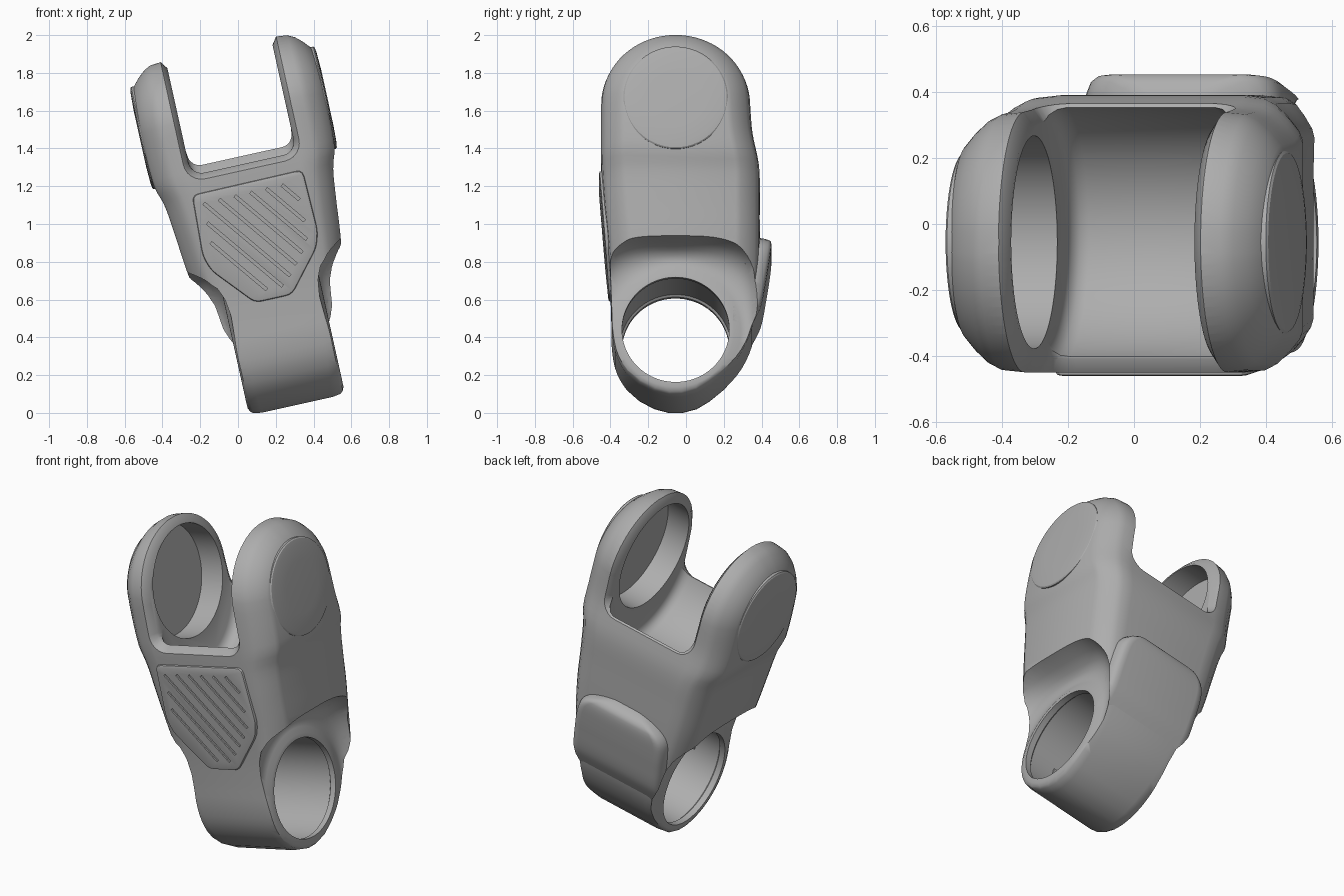
import bpy, bmesh, math
from mathutils import Matrix, Vector

if "Cube" in bpy.data.objects:
    bpy.data.objects.remove(bpy.data.objects["Cube"])

# The link is built upright, then leaned sideways by this transform
LEAN = Matrix.Rotation(math.radians(-12.5), 4, 'Y') @ Matrix.Translation((0.315, 0, 0))
AXIS_Y, TOP_W, RING_W = -0.055, 1.53, 0.324

grey = bpy.data.materials.new("mid grey")
grey.use_nodes = True
colour = (0.42, 0.42, 0.42, 1)
grey.diffuse_color = colour
grey.node_tree.nodes["Principled BSDF"].inputs["Base Color"].default_value = colour


def make(name, bm):
    bmesh.ops.recalc_face_normals(bm, faces=bm.faces)
    mesh = bpy.data.meshes.new(name)
    bm.to_mesh(mesh)
    bm.free()
    mesh.materials.append(grey)
    ob = bpy.data.objects.new(name, mesh)
    bpy.context.collection.objects.link(ob)
    ob.matrix_world = LEAN
    return ob


def loft(name, rings, capped=True, closed=False):
    """Skin a list of equally long closed loops."""
    bm = bmesh.new()
    loops = [[bm.verts.new(p) for p in ring] for ring in rings]
    pairs = list(zip(loops, loops[1:])) + ([(loops[-1], loops[0])] if closed else [])
    for a, b in pairs:
        for i in range(len(a)):
            j = (i + 1) % len(a)
            bm.faces.new((a[i], a[j], b[j], b[i]))
    if capped:
        bm.faces.new(loops[0])
        bm.faces.new(loops[-1])
    return make(name, bm)


def lathe(name, profile, w, n=96, y=AXIS_Y, closed=False, stretch=lambda r, a: r):
    """Turn (radius, x) points about a sideways axis."""
    angles = [i * math.tau / n for i in range(n)]
    rings = [[(x, y + stretch(r, a) * math.cos(a), w + stretch(r, a) * math.sin(a)) for a in angles]
             for r, x in profile]
    return loft(name, rings, not closed, closed)


def cut(ob, cutters):
    for c in cutters:
        m = ob.modifiers.new("cut", 'BOOLEAN')
        m.operation, m.solver, m.object = 'DIFFERENCE', 'EXACT', c
    bpy.context.view_layer.update()
    dg = bpy.context.evaluated_depsgraph_get()
    mesh = bpy.data.meshes.new_from_object(ob.evaluated_get(dg))
    ob.modifiers.clear()
    ob.data = mesh


def discard(cutters):
    for c in cutters:
        bpy.data.objects.remove(c)


def smooth(ob, angle):
    bpy.ops.object.select_all(action='DESELECT')
    ob.select_set(True)
    bpy.context.view_layer.objects.active = ob
    bpy.ops.object.shade_smooth_by_angle(angle=math.radians(angle))


def interp(table, t, k=1):
    """Smooth lookup in a table of rows."""
    n = len(table)
    i = max(0, min(n - 2, sum(row[0] <= t for row in table) - 1))
    a, b = table[i], table[i + 1]
    slope = lambda p, q: (q[k] - p[k]) / (q[0] - p[0])
    m0 = slope(table[max(i - 1, 0)], b)
    m1 = slope(a, table[min(i + 2, n - 1)])
    h = b[0] - a[0]
    f = max(0, min(1, (t - a[0]) / h))
    return ((2*f**3 - 3*f*f + 1) * a[k] + (f**3 - 2*f*f + f) * h * m0
            + (3*f*f - 2*f**3) * b[k] + (f**3 - f*f) * h * m1)


# Main body: side outline (height, front, back) and half width by height
SIDE = [(-.026, -.09, -.02), (-.004, -.17, .06), (.04, -.25, .13), (.1, -.315, .2),
        (.2, -.37, .285), (.32, -.392, .343), (.45, -.395, .37), (.6, -.4, .385),
        (.8, -.415, .39), (1, -.435, .39), (1.2, -.448, .387), (1.38, -.45, .352),
        (1.53, -.45, .34)]
WIDTH = [(-.1, .3), (.4, .36), (.8, .418), (1.0, .438), (1.16, .458), (1.27, .49),
         (1.58, .498), (1.95, .488)]
heights = [row[0] for row in SIDE[:4]] + [.1 + .04 * i for i in range(1, 36)]
front = [Vector((interp(SIDE, w, 1), w)) for w in heights]
back = [Vector((interp(SIDE, w, 2), w)) for w in heights]
arc = [(math.cos(math.radians(i * 5)), math.sin(math.radians(i * 5))) for i in range(37)]
arc_point = lambda c, s: Vector((AXIS_Y + .395 * c, TOP_W + .374 * s))
front += [arc_point(-c, s) for c, s in arc[1:18]]
back += [arc_point(c, s) for c, s in arc[1:18]]
rows = len(front)
outline = front + back[::-1]


def inset(points, d):
    out = []
    for i, p in enumerate(points):
        t = (points[(i + 1) % len(points)] - points[i - 1]).normalized()
        out.append(p + d * Vector((t.y, -t.x)))
    return out


bm = bmesh.new()
layers = [(.128, 1), (.1, .978), (.06, .91), (.026, .835), (.007, .76), (0, .62)]
stack = [(d, -f) for d, f in layers] + layers[::-1]
loops = []
for d, f in stack:
    pts = inset(outline, d)
    loops.append([bm.verts.new((f * interp(WIDTH, p.y), p.x, p.y)) for p in pts])
for a, b in zip(loops, loops[1:]):
    for i in range(len(a)):
        j = (i + 1) % len(a)
        bm.faces.new((a[i], a[j], b[j], b[i]))
for loop in (loops[0], loops[-1]):
    for i in range(rows - 1):
        bm.faces.new((loop[i], loop[i + 1], loop[-2 - i], loop[-1 - i]))
body = make("link_body", bm)


# Fork slot with rounded lower corners, flared where it meets front and back
def slot_ring(base_y, grow=0, top=2.2, lean=0):
    pts = [(-.285 - grow, top), (.285 + grow, top)]
    for sx, start in ((1, 0), (-1, 90)):
        for i in range(7):
            a = math.radians(start + i * 15)
            pts.append((sx * .215 + (.07 + grow) * math.cos(a),
                        1.382 - (.07 + grow) * math.sin(a) + .09 * (base_y + .05)))
    return [(x, base_y + lean * (TOP_W - w), w) for x, w in pts]


cutters = [loft("fork_slot", [slot_ring(-.7), slot_ring(.7)])]
for y, out, lean in ((-.45, -.045, 0), (.34, .045, .1)):
    cutters.append(loft("slot_flare", [slot_ring(y - out, -.002, 1.54, lean), slot_ring(y + out, .06, 1.54, lean)]))
edge = [(.335, .285), (.362, .277), (.382, .257), (.39, .23)]
cutters.append(lathe("hollow", [(r, -x) for r, x in edge] + edge[::-1], 1.4, y=-.03))


# Waist scoop turned around the lower bore, squarer in its upper half
def squarer(r, a):
    if math.sin(a) <= 0:
        return r
    k = (abs(math.cos(a))**3.4 + math.sin(a)**3.4) ** (-1 / 3.4)
    return r * (1 + (k - 1) * max(0, min(1, (r - .345) / .1)))


SCOOP = [(.2, .262), (.31, .26), (.345, .245), (.375, .24), (.405, .252), (.43, .28),
         (.455, .335), (.475, .42), (.49, .6), (.2, .6)]
scoops = []
for side in (-1, 1):
    scoops.append(lathe("scoop", [(r, side * x) for r, x in SCOOP], RING_W, closed=True, stretch=squarer))
    # Bearing pocket and chamfered inner rim of each prong
    cutters.append(lathe("pocket", [(.322, side * .2), (.322, side * .43)], TOP_W))
    cutters.append(loft("rim_chamfer", [[(side * x, *(arc_point(c, s) + d * Vector((c, s))))
                                         for d, x in ((-.045, .283), (.045, .345), (.045, .27))]
                                        for c, s in arc]))
bore = [(.284, .7), (.284, .225), (.296, .215)]
cutters.append(lathe("bore", [(r, -x) for r, x in bore] + bore[::-1], RING_W))
cut(body, cutters + scoops)
discard(cutters)
smooth(body, 35)

# Round, slightly domed covers on the outside of the prongs
for s, side in ((-1, "right"), (1, "left")):
    dome = [(.277, .44), (.277, .494), (.27, .5), (.245, .504), (.15, .508)]
    smooth(lathe(side + "_cover", [(r, s * x) for r, x in dome], TOP_W), 25)

# Bumper pad on the back, running down into the ring: (height, half width, depth)
PAD = [(.3, .3, .32), (.36, .3, .354), (.45, .3, .396), (.6, .3, .426), (.7, .296, .442),
       (.76, .282, .45), (.8, .25, .452), (.825, .205, .447), (.845, .15, .42), (.86, .1, .385)]
sections = []
for i in range(29):
    w = .3 + .02 * i
    h, y = interp(PAD, w, 1), interp(PAD, w, 2)
    half = [(h + .012, .25), (h + .01, y - .055), (h - .005, y - .018), (h - .025, y - .003), (h - .05, y)]
    sections.append([(x, d, w) for x, d in half] + [(-x, d, w) for x, d in half[::-1]])
pad = loft("back_bumper", sections)
cut(pad, scoops)
discard(scoops)
smooth(pad, 40)

# Ribbed front panel: a tapered shield lying on the sloping front
SHIELD = [(-.1, .55), (.1, .55), (.28, .765), (.306, .85), (.297, 1.183),
          (-.303, 1.178), (-.318, .85), (-.29, .765)]
face_y = lambda w: -.411 - .0778 * (w - .552)
corners = []
for i, p in enumerate(SHIELD):
    p, q, r = Vector(p), Vector(SHIELD[i - 1]), Vector(SHIELD[(i + 1) % len(SHIELD)])
    a, b = p + .035 * (q - p).normalized(), p + .035 * (r - p).normalized()
    corners += [(1-t)**2 * a + 2*t*(1-t) * p + t*t * b for t in (0, .33, .67, 1)]
mid = Vector((0, .89))
panel = loft("front_panel", [[(mid.x + k * (p.x - mid.x), face_y(p.y) + d, mid.y + k * (p.y - mid.y))
                              for p in corners] for d, k in ((.1, 1), (.012, 1), (.003, .99), (0, .965))])

# Diagonal grooves, each clipped to the shield
grooves = []
along = Vector((math.cos(math.radians(-52.5)), math.sin(math.radians(-52.5))))
across = Vector((-along.y, along.x))
for i in range(-4, 5):
    origin = mid + across * (i * .068 + .01)
    lo, hi = -1.0, 1.0
    for k, p in enumerate(SHIELD):
        p, q = Vector(p), Vector(SHIELD[(k + 1) % len(SHIELD)])
        n = Vector((-(q - p).y, (q - p).x)).normalized()
        dist, rate = n.dot(origin - p) - .055, n.dot(along)
        t = -dist / rate
        lo, hi = (max(lo, t), hi) if rate > 0 else (lo, min(hi, t))
    if hi - lo < .06:
        continue
    quad = [origin + along * t + across * s for t, s in ((lo, -.008), (hi, -.008), (hi, .008), (lo, .008))]
    grooves.append(loft("groove", [[(p.x, face_y(p.y) + d, p.y) for p in quad] for d in (-.05, .009)]))
cut(panel, grooves)
discard(grooves)
smooth(panel, 30)

# Small latch on the inner wall of the bore
for name, hx, hw, y in (("bore_latch", .06, .028, -.342), ("bore_latch_bar", .04, .01, -.337)):
    loft(name, [[(-hx, d, RING_W - hw), (hx, d, RING_W - hw), (hx, d, RING_W + hw), (-hx, d, RING_W + hw)]
                for d in (-.36, y)])
